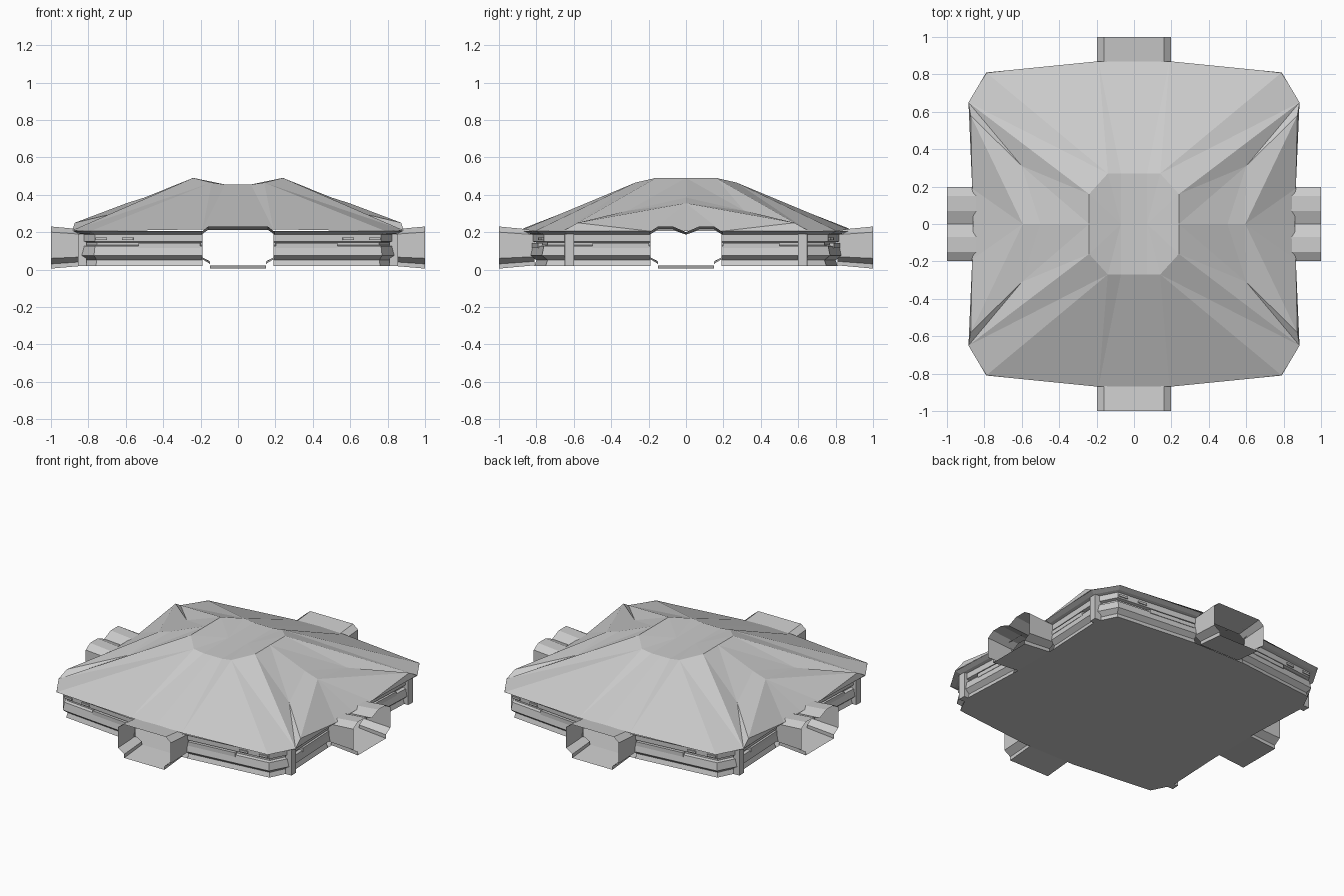
import bpy, bmesh
from mathutils import Vector

if "Cube" in bpy.data.objects:
    bpy.data.objects.remove(bpy.data.objects["Cube"])


def shell(name, verts, faces, along=None):
    """Open quarter shell, faces turned outward, mirrored over x and y."""
    me = bpy.data.meshes.new(name)
    bm = bmesh.new()
    vs = [bm.verts.new(v) for v in verts]
    for f in faces:
        bm.faces.new([vs[i] for i in f])
    bm.normal_update()
    for f in bm.faces:
        out = f.calc_center_median() - Vector((0, 0, 0.11))
        if along is not None:
            out[along] = 0
        if f.normal.dot(out) < 0:
            f.normal_flip()
    bm.to_mesh(me)
    bm.free()
    ob = bpy.data.objects.new(name, me)
    bpy.context.collection.objects.link(ob)
    m = ob.modifiers.new("mirror", 'MIRROR')
    m.use_axis = (True, True, False)
    m.merge_threshold = 0.0005
    return ob


def strip(rows):
    """Quads joining consecutive rows of equal length."""
    n = len(rows[0])
    verts = [p for r in rows for p in r]
    faces = [(i * n + j, i * n + j + 1, (i + 1) * n + j + 1, (i + 1) * n + j)
             for i in range(len(rows) - 1) for j in range(n - 1)]
    return verts, faces


# Roof: one quarter, named corner points
P = {
    'T0': (0, 0, .455), 'Tc': (.07, 0, .455),
    'T1': (0, .27, .455), 'T2': (.07, .27, .455), 'T3': (.14, .27, .465),
    'T4': (.24, .16, .49), 'T5': (.24, 0, .49),
    'E0': (0, .87, .22), 'E1': (.19, .87, .215), 'E2': (.79, .81, .205),
    'E3': (.885, .65, .21), 'E4': (.865, .19, .205), 'E5': (.86, 0, .205),
    'A': (.5, 0, .385), 'B': (.595, 0, .355), 'C': (.6, .31, .315), 'F': (.873, .58, .25),
}
roof_faces = ["T0 Tc T2 T1", "Tc T5 T4", "Tc T4 T3", "Tc T3 T2",
              "T1 T2 E1 E0", "T2 T3 E1", "T3 E2 E1", "T3 T4 E3", "T3 E3 E2",
              "T4 C E3", "T4 T5 C", "T5 A C", "A B C", "B F C", "C F E3",
              "B E5 E4", "B E4 F", "F E4 E3"]
keys = list(P)
shell("roof", list(P.values()), [[keys.index(k) for k in f.split()] for f in roof_faces])

# Walls: stepped profile (inset, height) run around the quarter outline
path = [(.19, .87), (.79, .81), (.885, .65), (.865, .19)]
inward = [(0, -1), (-.5, -1), (-1, -.5), (-1, 0)]
profile = [(0, .207), (.03, .193), (.05, .188), (.05, .15), (.07, .145), (.07, .13),
           (.05, .125), (.04, .075), (.07, .05), (.06, .02)]
rows = [[(x + dx * d, y + dy * d, z) for (x, y), (dx, dy) in zip(path, inward)]
        for d, z in profile]
shell("walls", *strip(rows))

# Floor
rim = rows[-1]
shell("floor", [(0, 0, .02), (0, rim[0][1], .02)] + rim + [(rim[-1][0], 0, .02)],
      [list(range(7))])


# Doorway tunnels, flaring outward; half section (side, height)
def tunnel(name, section, inner, along):
    ring = []
    for d, s in ((inner, .84), (1.0, 1.0)):
        ring.append([((d, u, .115 + (z - .115) * s) if along == 0 else
                      (u, d, .115 + (z - .115) * s)) for u, z in section])
    shell(name, *strip(ring), along=along)


base = [(0, .005), (.15, .005), (.15, .03), (.197, .06), (.197, .2)]
tunnel("front_back_tunnels", base + [(.16, .23), (0, .23)], .81, 1)
tunnel("side_tunnels", base + [(.15, .23), (.07, .23), (0, .2)], .80, 0)


# Wall trim: small slabs laid along one wall line
def slab(name, a, b, z0, z1, thick):
    a, b = Vector((*a, 0)), Vector((*b, 0))
    t = (b - a).normalized()
    n = Vector((-t.y, t.x, 0)) * thick
    if n.dot(a) < 0:
        n = -n
    v = [p + o + Vector((0, 0, z)) for z in (z0, z1) for p, o in
         ((a, n * 0), (b, n * 0), (b, n), (a, n))]
    shell(name, v, [(0, 3, 2, 1), (4, 5, 6, 7), (1, 2, 6, 5), (2, 3, 7, 6), (3, 0, 4, 7)])


def on_front(x, d):
    return (x, .87 - d - .1 * (x - .19))


def on_side(y, d):
    return (.865 - d + .043 * (y - .19), y)


slab("front_panel", on_front(.2, .07), on_front(.53, .07), .115, .142, .025)
slab("side_panel", on_side(.2, .07), on_side(.5, .07), .115, .142, .025)
for i, x in enumerate((.56, .70)):
    slab(f"front_slot_{i}", on_front(x, .05), on_front(x + .06, .05), .158, .172, .008)
slab("side_post", on_side(.60, .075), on_side(.65, .075), .02, .19, .045)
